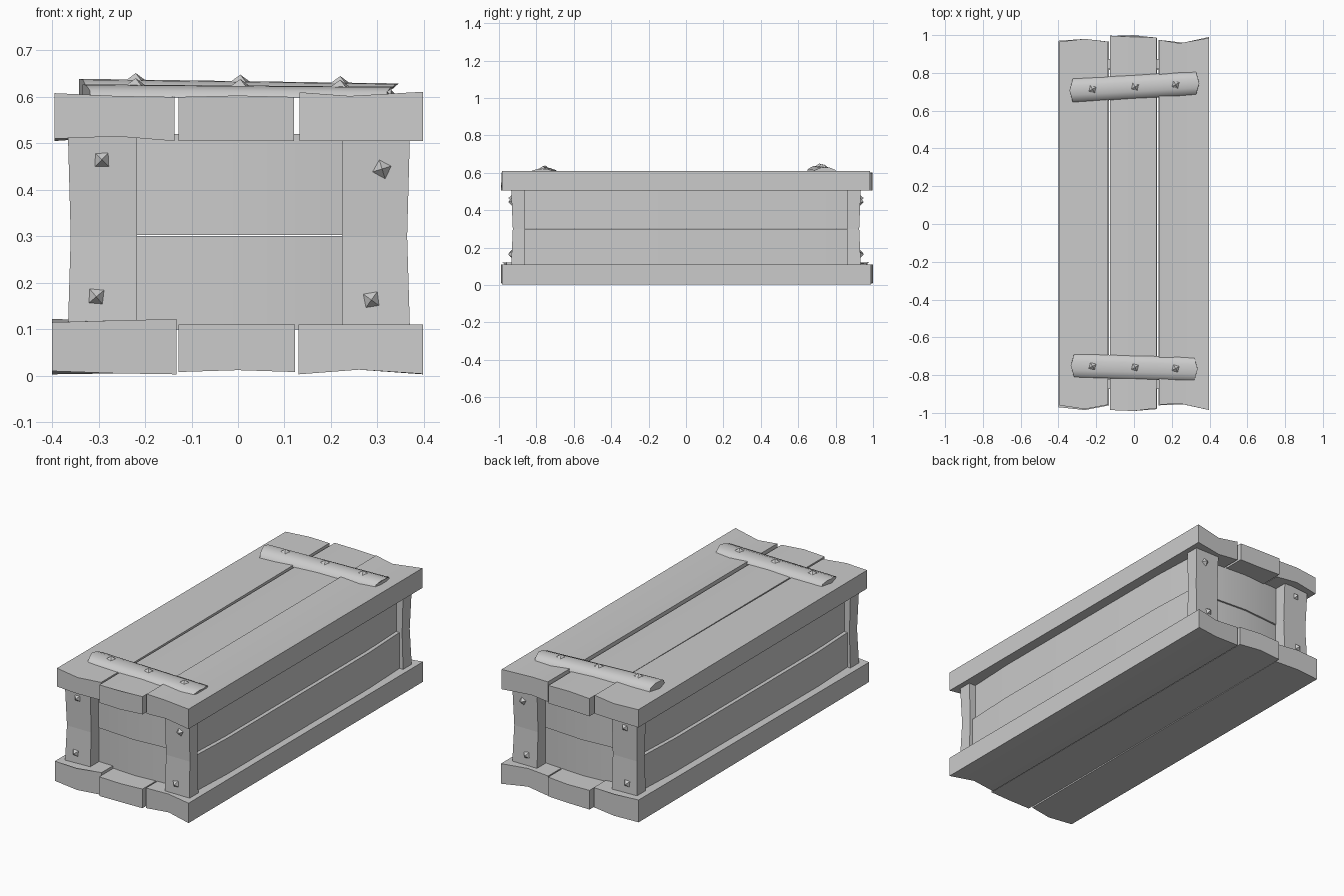
import bpy, bmesh, math
from mathutils import Vector, Matrix

if "Cube" in bpy.data.objects:
    bpy.data.objects.remove(bpy.data.objects["Cube"])


def loft(name, rings, smooth=0):
    """Skin a list of equal-length point rings and cap both ends."""
    bm = bmesh.new()
    vr = [[bm.verts.new(p) for p in r] for r in rings]
    n = len(rings[0])
    for a, b in zip(vr, vr[1:]):
        for i in range(n):
            j = (i + 1) % n
            bm.faces.new((a[i], a[j], b[j], b[i]))
    bm.faces.new(vr[0])
    bm.faces.new(vr[-1])
    bmesh.ops.recalc_face_normals(bm, faces=bm.faces)
    me = bpy.data.meshes.new(name)
    bm.to_mesh(me)
    bm.free()
    ob = bpy.data.objects.new(name, me)
    bpy.context.collection.objects.link(ob)
    if smooth:
        bpy.ops.object.select_all(action='DESELECT')
        ob.select_set(True)
        bpy.context.view_layer.objects.active = ob
        bpy.ops.object.shade_smooth_by_angle(angle=math.radians(smooth))
    return ob


def plank(name, xs, front, back, low, high):
    """Long rough-sawn plank: three columns across, uneven ends."""
    def ring(ys, flip):
        lo, hi = (low[::-1], high[::-1]) if flip else (low, high)
        return ([(x, y, z) for x, y, z in zip(xs, ys, lo)] +
                [(x, y, z) for x, y, z in list(zip(xs, ys, hi))[::-1]])
    loft(name, [ring(front, False), ring(back, True)], 30)


def nail(name, loc, axis, r, h, spin):
    """Four-sided pyramid nail head pointing along axis."""
    bm = bmesh.new()
    bmesh.ops.create_cone(bm, cap_ends=True, segments=4, radius1=r, radius2=0, depth=h,
                          matrix=Matrix.Rotation(spin, 4, 'Z'))
    me = bpy.data.meshes.new(name)
    bm.to_mesh(me)
    bm.free()
    ob = bpy.data.objects.new(name, me)
    ob.rotation_euler = Vector(axis).to_track_quat('Z', 'Y').to_euler()
    ob.location = loc
    bpy.context.collection.objects.link(ob)


# Lid planks
plank("lid_plank_left", (-.395, -.26, -.137), (-.96, -.98, -.957), (.965, .98, .965),
      (.51, .515, .505), (.608, .602, .6))
plank("lid_plank_middle", (-.128, 0, .12), (-.985, -.99, -.975), (.997, .99, .988),
      (.505, .505, .505), (.6, .603, .6))
plank("lid_plank_right", (.132, .24, .398), (-.957, -.95, -.985), (.975, .957, .985),
      (.505, .505, .505), (.61, .602, .611))

# Floor planks
plank("floor_plank_left", (-.4, -.26, -.132), (-.97, -.985, -.96), (.97, .98, .965),
      (.01, .005, .003), (.115, .119, .122))
plank("floor_plank_middle", (-.128, 0, .123), (-.985, -.99, -.98), (.995, 1, .985),
      (.008, .012, .008), (.11, .11, .11))
plank("floor_plank_right", (.13, .26, .398), (-.96, -.955, -.985), (.975, .96, .99),
      (.003, .013, .004), (.11, .11, .11))

# Side boards: two per side, the lower one standing slightly proud
for side, s in (("left", -1), ("right", 1)):
    for level, z0, z1, x in (("lower", .1, .301, .36), ("upper", .303, .52, .342)):
        rings = [[(s * a, y, z) for a, z in
                  ((x - d, z0), (x - d, z1), (x - .06, z1), (x - .06, z0))]
                 for y, d in ((-.865, .012), (-.6, 0), (.6, 0), (.865, .012))]
        loft(f"{side}_{level}_board", rings, 30)

# End boards, gently bowed between the posts
for end, s in (("front", -1), ("back", 1)):
    for level, z0, z1, y in (("lower", .1, .301, .875), ("upper", .303, .52, .882)):
        rings = [[(x, s * a, z) for a, z in
                  ((y - d, z0), (y - d, z1), (y - .06, z1), (y - .06, z0))]
                 for x, d in ((-.3, .03), (-.2, .014), (0, 0), (.2, .014), (.3, .03))]
        loft(f"{end}_{level}_board", rings, 30)

# Corner posts with slightly waisted faces, and their nails
for end, s in (("front", -1), ("back", 1)):
    for side, xa, xb, nails in (
            ("left", -.366, -.217, ((-.293, .465, .8), (-.305, .17, .7))),
            ("right", .224, .37, ((.31, .445, .3), (.287, .163, .95)))):
        rings = []
        for z, inset in ((.1, 0), (.3, .006), (.52, 0)):
            y = s * (.935 - inset * 1.5)
            a, b = (xa + inset, xb) if xa < 0 else (xa, xb - inset)
            rings.append([(a, y, z), (b, y, z), (b, s * .862, z), (a, s * .862, z)])
        loft(f"{end}_{side}_post", rings)
        for x, z, spin in nails:
            nail(f"{end}_{side}_post_nail", (x, s * .938, z), (0, s, 0), .028, .024, spin)


# Rounded battens with pointed ends across the lid, three nails each
def batten(name, xl, yl, zl, xr, yr, zr):
    prof = ((-.063, 0, .018), (-.055, .55, .016), (-.025, .95, .008), (0, 1, 0),
            (.025, .95, .008), (.055, .55, .016), (.063, 0, .018))
    base = .598
    rings = []
    for x, y, z, s in ((xl, yl, zl, 1), (xr, yr, zr, -1)):
        rings.append([(x + s * k, y + t, base + (z - base) * h) for t, h, k in prof]
                     + [(x, y, base)])
    loft(name, rings, 50)
    for x in (-.22, .005, .22):
        f = (x - xl) / (xr - xl)
        nail(name + "_nail", (x, yl + f * (yr - yl), zl + f * (zr - zl) + .003),
             (0, 0, 1), .034, .022, .5)


batten("front_batten", -.335, -.75, .627, .337, -.768, .622)
batten("back_batten", -.342, .707, .639, .346, .745, .629)
